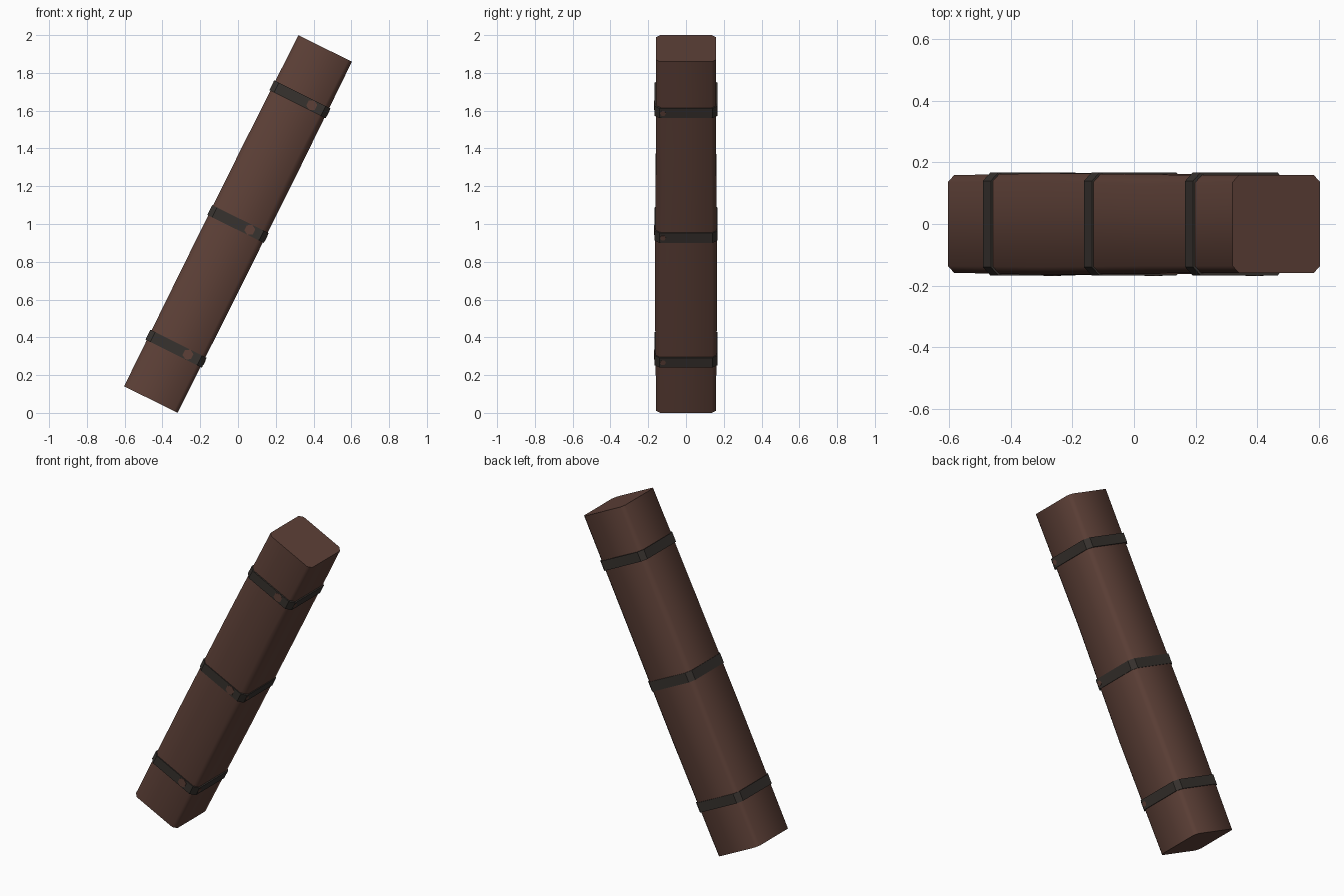
import bpy, bmesh, math
from mathutils import Matrix

if "Cube" in bpy.data.objects:
    bpy.data.objects.remove(bpy.data.objects["Cube"])

TILT = Matrix.Translation((0, 0, 1)) @ Matrix.Rotation(math.radians(26.4), 4, 'Y')


def material(name, hex_code):
    def lin(c):
        c /= 255
        return c / 12.92 if c <= 0.04045 else ((c + 0.055) / 1.055) ** 2.4
    m = bpy.data.materials.new(name)
    m.diffuse_color = [lin(int(hex_code[i:i + 2], 16)) for i in (0, 2, 4)] + [1]
    m.use_nodes = True
    m.node_tree.nodes["Principled BSDF"].inputs["Base Color"].default_value = m.diffuse_color
    return m


wood = material("brown wood", "5D4037")
iron = material("dark iron", "37322E")


def finish(bm, name, mat, smooth=None):
    bmesh.ops.recalc_face_normals(bm, faces=bm.faces)
    me = bpy.data.meshes.new(name)
    bm.to_mesh(me)
    bm.free()
    me.materials.append(mat)
    ob = bpy.data.objects.new(name, me)
    bpy.context.collection.objects.link(ob)
    ob.matrix_world = TILT
    if smooth:
        bpy.context.view_layer.objects.active = ob
        ob.select_set(True)
        bpy.ops.object.shade_smooth_by_angle(angle=math.radians(smooth))
        ob.select_set(False)


def loft(name, mat, rings, smooth=None):
    """Rings are (height, half x, half y, chamfers of the four corners)."""
    bm = bmesh.new()
    loops = []
    for z, hx, hy, ch in rings:
        pts = []
        for (sx, sy), c in zip(((1, 1), (-1, 1), (-1, -1), (1, -1)), ch):
            a = (sx * hx, sy * (hy - c))
            b = (sx * (hx - c), sy * hy)
            pts += [a, b] if sx == sy else [b, a]
        loops.append([bm.verts.new((x, y, z)) for x, y in pts])
    for lo, hi in zip(loops, loops[1:]):
        for i in range(8):
            j = (i + 1) % 8
            bm.faces.new((lo[i], lo[j], hi[j], hi[i]))
    bm.faces.new(loops[0])
    bm.faces.new(loops[-1])
    finish(bm, name, mat, smooth)


# Beam: square timber with worn corners, slightly swollen along the middle
loft("timber_beam", wood, [
    (-1.0375, 0.158, 0.158, (0.022, 0.022, 0.022, 0.022)),
    (-0.35, 0.161, 0.165, (0.026, 0.024, 0.026, 0.026)),
    (0.37, 0.162, 0.160, (0.026, 0.030, 0.024, 0.036)),
    (1.0375, 0.158, 0.158, (0.022, 0.022, 0.022, 0.022)),
], smooth=50)


def stud(name, matrix, radius):
    bm = bmesh.new()
    bmesh.ops.create_cone(bm, cap_ends=True, segments=6, radius1=radius,
                          radius2=radius, depth=0.008, matrix=matrix)
    finish(bm, name, wood)


# Iron straps, each with a flat stud on the front and one on the right side
for label, z in (("lower", -0.737), ("middle", 0.0), ("upper", 0.737)):
    ch = (0.028,) * 4
    loft(label + "_strap", iron,
         [(z - 0.029, 0.1665, 0.1675, ch), (z + 0.029, 0.1665, 0.1675, ch)])
    stud(label + "_front_stud", Matrix.Translation((0.07, -0.165, z))
         @ Matrix.Rotation(math.pi / 2, 4, 'X'), 0.029)
    stud(label + "_side_stud", Matrix.Translation((0.164, -0.122, z))
         @ Matrix.Rotation(math.pi / 2, 4, 'Y'), 0.016)
